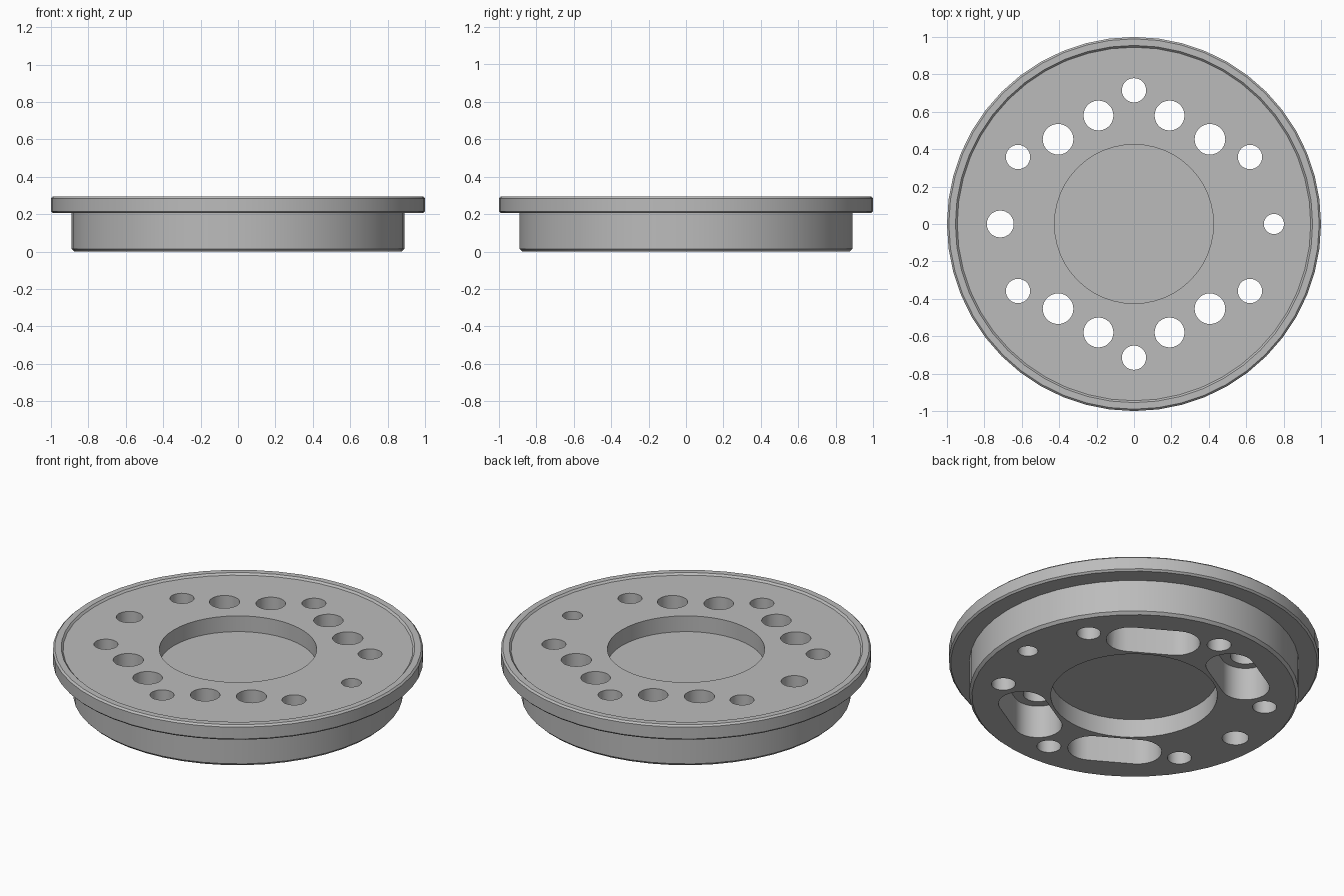
import bpy
import bmesh
from math import sin, cos, pi, radians, atan2
from mathutils import Matrix, Vector

cube = bpy.data.objects.get("Cube")
if cube:
    bpy.data.objects.remove(cube, do_unlink=True)

SIDES = 48
HOLE_SIDES = 28

metal = bpy.data.materials.new("plain grey")
metal.use_nodes = True
grey = (0.5, 0.5, 0.5, 1)
metal.diffuse_color = grey
metal.node_tree.nodes["Principled BSDF"].inputs["Base Color"].default_value = grey


def make_object(name, bm):
    bmesh.ops.recalc_face_normals(bm, faces=bm.faces)
    mesh = bpy.data.meshes.new(name)
    bm.to_mesh(mesh)
    bm.free()
    mesh.materials.append(metal)
    obj = bpy.data.objects.new(name, mesh)
    bpy.context.collection.objects.link(obj)
    return obj


def lathe(name, profile):
    """Spin a closed (radius, z) profile whose ends lie on the axis."""
    bm = bmesh.new()
    verts = [bm.verts.new((r, 0, z)) for r, z in profile]
    edges = [bm.edges.new(pair) for pair in zip(verts, verts[1:])]
    bmesh.ops.spin(bm, geom=verts + edges, axis=(0, 0, 1), cent=(0, 0, 0),
                   angle=2 * pi, steps=SIDES, use_duplicate=False)
    bmesh.ops.remove_doubles(bm, verts=bm.verts, dist=0.0005)
    # merge the coplanar fans of the webs and faces
    bmesh.ops.dissolve_limit(bm, angle_limit=radians(0.5),
                             verts=bm.verts, edges=bm.edges)
    return make_object(name, bm)


def prism(bm, outline, low, high):
    """Extrude a closed outline of (x, y) points between two heights."""
    face = bm.faces.new([bm.verts.new((x, y, low)) for x, y in outline])
    out = bmesh.ops.extrude_face_region(bm, geom=[face])
    top = [v for v in out["geom"] if isinstance(v, bmesh.types.BMVert)]
    bmesh.ops.translate(bm, verts=top, vec=(0, 0, high - low))


def circle(x, y, r):
    steps = [2 * pi * i / HOLE_SIDES for i in range(HOLE_SIDES)]
    return [(x + r * cos(a), y + r * sin(a)) for a in steps]


def capsule(p, q, r):
    """Rounded slot outline around the segment from p to q."""
    start = atan2(q[1] - p[1], q[0] - p[0]) - pi / 2
    half = HOLE_SIDES // 2
    points = []
    for (x, y), base in ((q, start), (p, start + pi)):
        for i in range(half + 1):
            a = base + pi * i / half
            points.append((x + r * cos(a), y + r * sin(a)))
    return points


# Flanged body: lower recess, chamfered hub, flange, shallow dished top, recess
body = lathe("flanged_disc", [
    (0, 0.11), (0.45, 0.11), (0.45, 0), (0.875, 0), (0.89, 0.015),
    (0.89, 0.205), (0.99, 0.205), (1, 0.215), (1, 0.285), (0.99, 0.295),
    (0.955, 0.295), (0.945, 0.284), (0.425, 0.284), (0.425, 0.19), (0, 0.19)])

# Hole positions, mirrored in both axes where they repeat
inner, outer = (0.19, 0.58), (0.406, 0.453)
holes = [(-0.715, 0, 0.072), (0.748, 0, 0.054),
         (0, 0.715, 0.065), (0, -0.715, 0.065)]
slots = bmesh.new()
for sx in (-1, 1):
    for sy in (-1, 1):
        p, q = (sx * inner[0], sy * inner[1]), (sx * outer[0], sy * outer[1])
        holes += [(*p, 0.08), (*q, 0.082), (sx * 0.62, sy * 0.358, 0.065)]
        prism(slots, capsule(p, q, 0.13), -0.1, 0.195)

drills = bmesh.new()
for x, y, r in holes:
    prism(drills, circle(x, y, r), -0.2, 0.5)

# Cut the slots in the underside, then the through holes
for cutter in (make_object("slot_cutter", slots),
               make_object("hole_cutter", drills)):
    cutter.hide_render = True
    cut = body.modifiers.new(cutter.name, "BOOLEAN")
    cut.operation = "DIFFERENCE"
    cut.solver = "EXACT"
    cut.object = cutter
    bpy.context.view_layer.objects.active = body
    bpy.ops.object.modifier_apply(modifier=cut.name)
    bpy.data.objects.remove(cutter, do_unlink=True)

# Smooth round walls, keep edges crisp
bpy.ops.object.select_all(action="DESELECT")
body.select_set(True)
bpy.context.view_layer.objects.active = body
bpy.ops.object.shade_smooth_by_angle(angle=radians(25))
